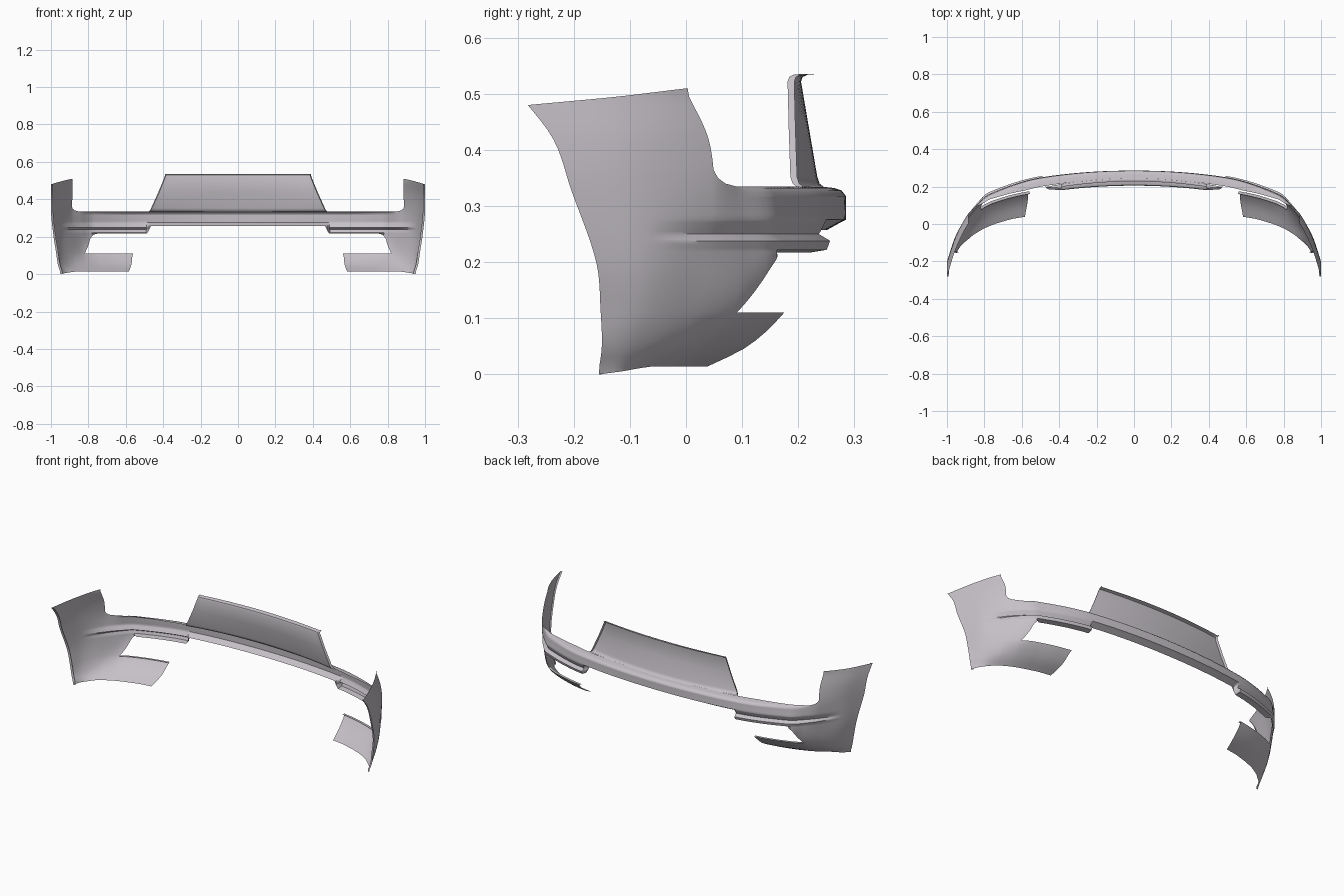
import bpy
import bmesh
from mathutils import Vector

cube = bpy.data.objects.get("Cube")
if cube:
    bpy.data.objects.remove(cube, do_unlink=True)

paint = bpy.data.materials.new("pale_grey_paint")
paint.use_nodes = True
grey = (0.56, 0.53, 0.57, 1)
paint.diffuse_color = grey
paint.node_tree.nodes["Principled BSDF"].inputs["Base Color"].default_value = grey

# Stations around the half bumper: centre, cut-out start, cut-out end,
# notch, wing edge, side, wheel arch edge
STATIONS = [0, .5, .79, .89, .95, 1.1, 1.24]
CUT, NOTCH, WING, ARCH = .5, .89, .95, 1.24

# Plan curves (x, y) of the skin at rising heights
BAND = [(0, .285), (.5, .245), (.77, .155), (.85, .09), (.89, .05), (.955, -.07), (1, -.205)]
LEVELS = {
    .01: [(0, .1), (.585, .03), (.72, 0), (.8, -.03), (.86, -.065), (.92, -.11), (.95, -.155)],
    .05: [(0, .19), (.57, .11), (.73, .07), (.81, .03), (.875, -.02), (.93, -.09), (.963, -.15)],
    .11: [(0, .26), (.56, .175), (.74, .13), (.82, .09), (.88, .02), (.94, -.07), (.972, -.152)],
    .2: [(0, .283), (.5, .245), (.77, .165), (.835, .105), (.885, .04), (.95, -.06), (.986, -.16)],
    .33: BAND,
    .42: BAND[:3] + [(.845, .08), (.885, .04), (.955, -.09), (1, -.237)],
    .5: BAND[:3] + [(.83, .06), (.885, .003), (.95, -.13), (1, -.298)],
}


def lerp(t, table):
    """Piecewise linear lookup, held constant past both ends."""
    if t <= table[0][0]:
        return table[0][1]
    for (a, va), (b, vb) in zip(table, table[1:]):
        if t <= b:
            return va + (vb - va) * (t - a) / (b - a)
    return table[-1][1]


def spline(keys, vals, t):
    """Smooth curve through unevenly spaced keys."""
    t = min(max(t, keys[0]), keys[-1])
    last = len(keys) - 1
    i = 0
    while i < last - 1 and t > keys[i + 1]:
        i += 1

    def slope(j):
        a, b = max(j - 1, 0), min(j + 1, last)
        return (vals[b] - vals[a]) / (keys[b] - keys[a])

    h = keys[i + 1] - keys[i]
    f = (t - keys[i]) / h
    g = 1 - f
    return (vals[i] * (g * g * (1 + 2 * f)) + vals[i + 1] * (f * f * (3 - 2 * f))
            + slope(i) * (h * f * g * g) - slope(i + 1) * (h * f * f * g))


def skin(s, z):
    keys = [-CUT] + STATIONS
    plan = []
    for row in LEVELS.values():
        pts = [Vector(p) for p in row]
        plan.append(spline(keys, [Vector((-pts[1].x, pts[1].y))] + pts, s))
    return spline(list(LEVELS), plan, z)


def relief(s, z):
    """Outward offset: rolled top flange, groove and lower ledge."""
    d = -lerp(z, [(.318, 0), (.328, .008), (.332, .02), (.335, .045)]) \
        * lerp(s, [(.6, 1), (.84, .35), (NOTCH, 0)])
    if s < .49:
        return d + lerp(z, [(.257, -.035), (.272, -.008), (.276, 0)])
    roll = lerp(s, [(.78, -.03), (.8, 0)])
    ledge = lerp(z, [(.21, 0), (.217, roll), (.222, 0), (.238, .005), (.25, -.015), (.275, 0)])
    return d + ledge * lerp(s, [(.85, 1), (1.1, 0)])


def point(s, z):
    h = .004
    run = (skin(min(s + h, ARCH), z) - skin(s - h, z)).normalized()
    p = skin(s, z) + Vector((-run.y, run.x)) * relief(s, z)
    return Vector((p.x, p.y, z))


def grid(bm, columns):
    """Skin equal-length columns of points with quads."""
    cols = [[bm.verts.new(p) for p in col] for col in columns]
    for a, b in zip(cols, cols[1:]):
        for i in range(len(a) - 1):
            bm.faces.new((a[i], a[i + 1], b[i + 1], b[i]))


def finish(bm, name):
    bmesh.ops.remove_doubles(bm, verts=bm.verts, dist=.0002)
    mesh = bpy.data.meshes.new(name)
    bm.to_mesh(mesh)
    bm.free()
    mesh.materials.append(paint)
    ob = bpy.data.objects.new(name, mesh)
    bpy.context.collection.objects.link(ob)
    mirror = ob.modifiers.new("Mirror", 'MIRROR')
    mirror.use_clip = True
    bpy.ops.object.select_all(action='DESELECT')
    ob.select_set(True)
    bpy.context.view_layer.objects.active = ob
    bpy.ops.object.shade_smooth_by_angle(angle=.75)
    return ob


COLS = sorted({round(i * .02, 3) for i in range(62)} | set(STATIONS) | {.475, .485, .495, .87})
ROWS = sorted({round(i * .015, 3) for i in range(35)}
              | {.217, .222, .232, .238, .244, .25, .257, .264, .272, .276,
                 .318, .324, .328, .332, .335, .345, .36})


def patch(bm, a, b, low, high):
    """Part of the skin between two stations and two edge height tables."""
    columns = []
    for s in COLS:
        if a <= s <= b:
            lo, hi = lerp(s, low), lerp(s, high)
            columns.append([point(s, min(max(z, lo), hi)) for z in [0] + ROWS + [1]])
    grid(bm, columns)


# Bumper skin: cross band, side panel, upper wing, lower blade
bm = bmesh.new()
band_low = [(.475, .257), (.495, .217), (.78, .217), (.81, .2), (.87, .135), (NOTCH, .11)]
side_top = [(NOTCH, .335), (.92, .34), (.94, .35), (WING, .365)]
patch(bm, 0, NOTCH, band_low, [(0, .335)])
patch(bm, NOTCH, ARCH, [(0, .11)], side_top)
patch(bm, WING, ARCH, [(0, .365)], [(WING, .51), (ARCH, .48)])
patch(bm, CUT, ARCH, [(WING, .014), (1.1, .006), (ARCH, 0)], [(0, .11)])

# Narrow hems on the wheel arch and on top of the blade
arch = [point(ARCH, z) for z in ROWS if z <= .48]
grid(bm, [arch, [p + Vector((-.012, .004, 0)) for p in arch]])
blade = [point(s, .11) for s in COLS if CUT <= s <= NOTCH]
grid(bm, [[p, p + Vector((-.004, -.014, 0))] for p in blade])
finish(bm, "bumper_skin")

# Raised centre panel: (height, edge half width, centre y, edge y)
PROFILE = [(.334, .472, .246, .198), (.34, .466, .238, .19), (.352, .46, .234, .186),
           (.44, .42, .219, .183), (.522, .387, .205, .181), (.53, .385, .208, .184),
           (.534, .384, .217, .192), (.535, .383, .23, .202)]
bm = bmesh.new()
columns = []
STEPS = 14
for i in range(STEPS + 1):
    u = i / STEPS
    columns.append([Vector((u * w, yc + (ye - yc) * u * u, z)) for z, w, yc, ye in PROFILE])
columns.append([p + Vector((.005, .012, 0)) for p in columns[-1]])
grid(bm, columns)
finish(bm, "centre_panel")
